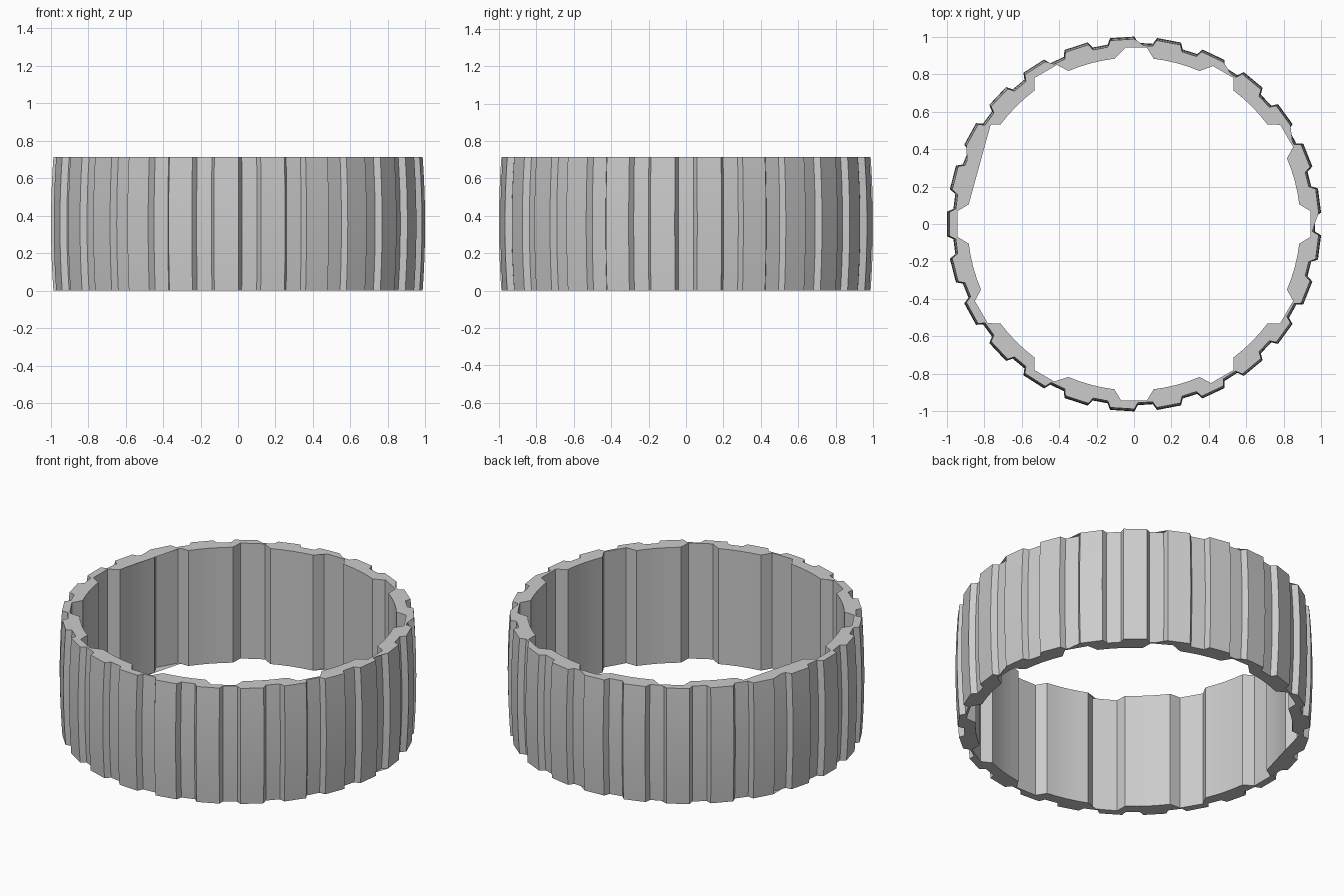
import bpy, bmesh
from math import radians, cos, sin, pi

cube = bpy.data.objects.get("Cube")
if cube:
    bpy.data.objects.remove(cube, do_unlink=True)

HEIGHT = 0.714
LEVELS = 12       # rows along the curved outer wall
BULGE = 0.013     # how far the outer wall swells at mid height
TEETH, NOTCHES = 25, 12

grey = bpy.data.materials.new("light grey")
grey.use_nodes = True
colour = (0.6, 0.6, 0.6, 1)
grey.diffuse_color = colour
grey.node_tree.nodes["Principled BSDF"].inputs["Base Color"].default_value = colour


def repeat(pattern, count, start):
    """Repeat (degrees, radius) points evenly around the circle."""
    return [(radians(start + i * 360 / count + a), r)
            for i in range(count) for a, r in pattern]


def point(angle, radius, z):
    return (radius * cos(angle), radius * sin(angle), z)


# Outer outline: flat-topped teeth, one centred on -x
outer = repeat([(-4.8, 0.967), (-3.75, 1.0), (3.75, 1.0), (4.8, 0.967)], TEETH, 180)
# Inner outline: rounded pads with flat notches between them
pad = [(a, 0.888) for a in (-8.2, -4.1, 0, 4.1, 8.2)]
inner = repeat([(-10.8, 0.943)] + pad + [(10.8, 0.943)], NOTCHES, 15)

bm = bmesh.new()


def loop(outline, z, shrink=0):
    return [bm.verts.new(point(a, r - shrink, z)) for a, r in outline]


def bridge(low, high, flip=False):
    n = len(low)
    for i in range(n):
        j = (i + 1) % n
        quad = (low[i], low[j], high[j], high[i])
        bm.faces.new(quad[::-1] if flip else quad)


# Barrelled outer wall and straight bore
rows = []
for k in range(LEVELS + 1):
    t = k / LEVELS
    rows.append(loop(outer, t * HEIGHT, BULGE * (2 * t - 1) ** 2))
for low, high in zip(rows, rows[1:]):
    bridge(low, high)
bore = [loop(inner, z) for z in (0, HEIGHT)]
bridge(bore[0], bore[1], flip=True)


# Flat end faces, stitched between the two outlines in angle order
def cap(out_ring, in_ring, up):
    first = outer[0][0]
    start = min(range(len(inner)), key=lambda k: abs((inner[k][0] - first + pi) % (2 * pi) - pi))
    ins = in_ring[start:] + in_ring[:start]
    angles = [a for a, r in inner[start:] + inner[:start]]
    ia = [(a - first + pi / 8) % (2 * pi) for a in angles] + [2 * pi + pi / 8]
    oa = [a - first + pi / 8 for a, r in outer] + [2 * pi + pi / 8]
    no, ni = len(out_ring), len(ins)
    i = j = 0
    while i < no or j < ni:
        a, b = out_ring[i % no], ins[j % ni]
        if j >= ni or (i < no and oa[i + 1] <= ia[j + 1]):
            tri = (a, out_ring[(i + 1) % no], b)
            i += 1
        else:
            tri = (a, ins[(j + 1) % ni], b)
            j += 1
        bm.faces.new(tri if up else tri[::-1])


cap(rows[-1], bore[1], True)
cap(rows[0], bore[0], False)

mesh = bpy.data.meshes.new("toothed_ring")
bm.to_mesh(mesh)
bm.free()
mesh.materials.append(grey)
ring = bpy.data.objects.new("toothed_ring", mesh)
bpy.context.collection.objects.link(ring)

# Smooth curves, crisp tooth and notch edges
bpy.context.view_layer.objects.active = ring
ring.select_set(True)
bpy.ops.object.shade_smooth_by_angle(angle=radians(20))
